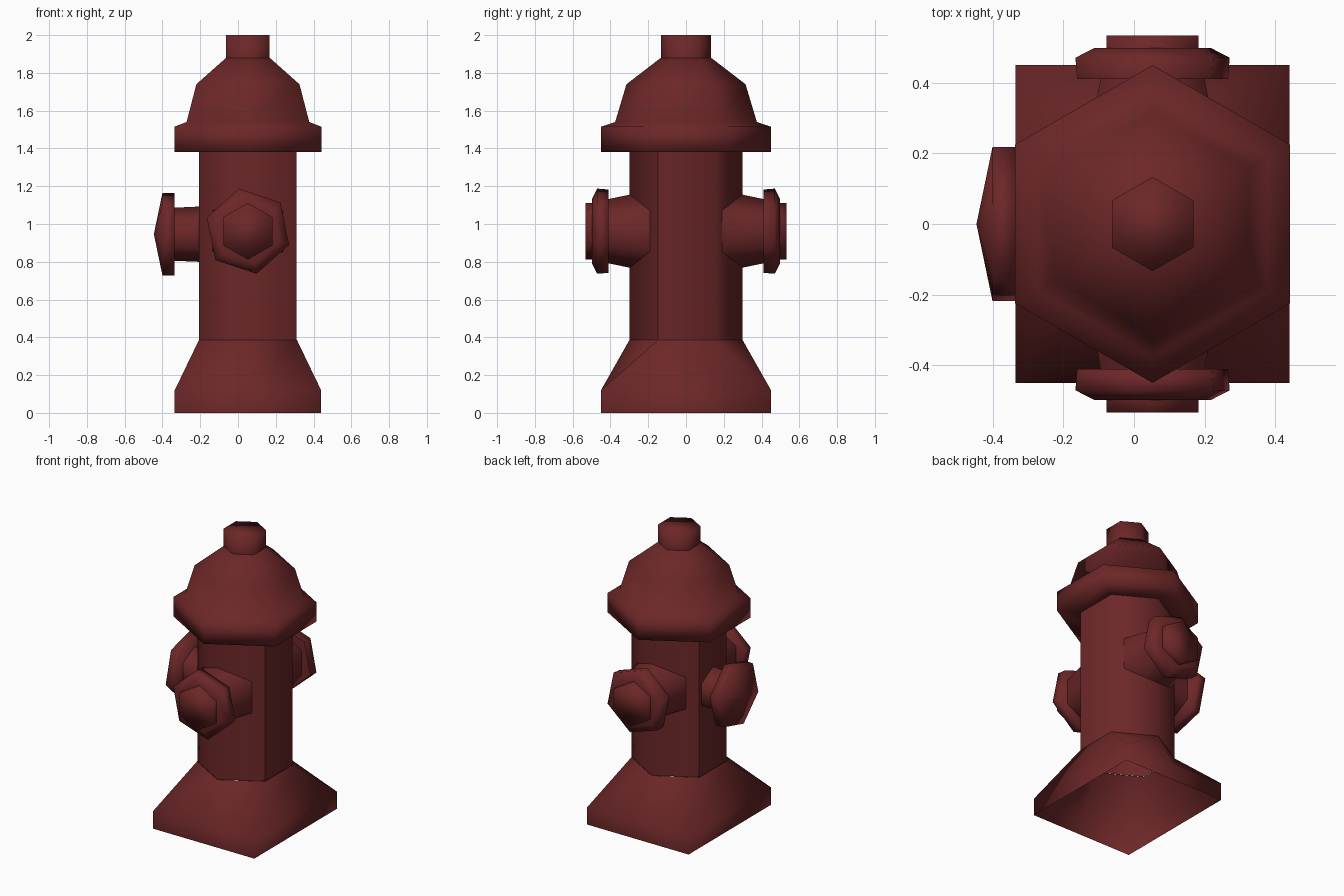
import bpy, bmesh, math
from mathutils import Matrix

if "Cube" in bpy.data.objects:
    bpy.data.objects.remove(bpy.data.objects["Cube"])

CX = 0.0525  # body axis offset
red = bpy.data.materials.new("dark red paint")
red.diffuse_color = (0.15, 0.02, 0.021, 1)
red.use_nodes = True
red.node_tree.nodes["Principled BSDF"].inputs["Base Color"].default_value = red.diffuse_color


def hexagon(r, h, phase=30):
    return [(r * math.cos(math.radians(phase + 60 * i)),
             r * math.sin(math.radians(phase + 60 * i)), h) for i in range(6)]


def skin(name, rings, matrix, cap_start=False, cap_end=False, angle=65, sharp_rule=None):
    """Bridge a stack of six-point rings into one object."""
    bm = bmesh.new()
    loops = [[bm.verts.new(p) for p in ring] for ring in rings]
    for a, b in zip(loops, loops[1:]):
        for i in range(6):
            j = (i + 1) % 6
            bm.faces.new((a[i], a[j], b[j], b[i]))
    if cap_start:
        bm.faces.new(loops[0][::-1])
    if cap_end:
        bm.faces.new(loops[-1])
    if matrix.determinant() < 0:
        bmesh.ops.reverse_faces(bm, faces=bm.faces[:])
    for f in bm.faces:
        f.smooth = True
    for e in bm.edges:
        if len(e.link_faces) == 2 and e.calc_face_angle(0) > math.radians(angle):
            e.smooth = False
        if sharp_rule and sharp_rule(e):
            e.smooth = False
    bm.transform(matrix)
    me = bpy.data.meshes.new(name)
    bm.to_mesh(me)
    bm.free()
    me.materials.append(red)
    ob = bpy.data.objects.new(name, me)
    bpy.context.collection.objects.link(ob)
    return ob


def hex_skin(name, profile, matrix, phase=30, **kw):
    return skin(name, [hexagon(r, h, phase) for r, h in profile], matrix, **kw)


body = Matrix.Translation((CX, 0, 0))

# flared base: rectangle below, hexagon above, open underneath
w, d = 0.3875, 0.45
rect = [(w, d), (0, d), (-w, d), (-w, -d), (0, -d), (w, -d)]
skin("base", [[(x, y, z) for x, y in rect] for z in (0, 0.12)] + [hexagon(0.3, 0.385)], body)

# hexagonal barrel with two hard corners
hex_skin("barrel", [(0.298, 0.385), (0.298, 1.40)], body,
         sharp_rule=lambda e: all(v.co.x * v.co.y < -0.01 for v in e.verts))

# bonnet: flange and dome, then the top nut
hex_skin("bonnet", [(0.29, 1.38), (0.449, 1.38), (0.449, 1.515), (0.375, 1.54),
                    (0.315, 1.74), (0.133, 1.88)], body, cap_end=True)
hex_skin("top_nut", [(0.133, 1.87), (0.133, 2.0)], body, cap_end=True)

# front outlet, mirrored to the back (local z points outwards)
front = Matrix.Translation((CX, 0, 0.962)) @ Matrix.Rotation(math.radians(90), 4, 'X')
back = Matrix.Scale(-1, 4, (0, 1, 0)) @ front
for side, m, ang in (("front", front, 60), ("back", back, 95)):
    hex_skin(side + "_neck", [(0.22, 0.17), (0.168, 0.42)], m)
    hex_skin(side + "_disc", [(0.225, 0.41), (0.23, 0.47), (0.175, 0.497)], m,
             phase=41.5, cap_start=True, cap_end=True)
    hex_skin(side + "_nut", [(0.15, 0.48), (0.15, 0.533)], m, cap_end=True, angle=ang)

# left outlet with a pointed cap
left = Matrix.Translation((0, 0, 0.946)) @ Matrix(
    ((0, 0, -1, 0), (-1, 0, 0, 0), (0, 1, 0, 0), (0, 0, 0, 1)))
hex_skin("left_neck", [(0.147, 0.19), (0.14, 0.345)], left)
hex_skin("left_cap", [(0.226, 0.335), (0.226, 0.40), (0.002, 0.445)], left,
         phase=45, cap_start=True, cap_end=True, angle=80)
